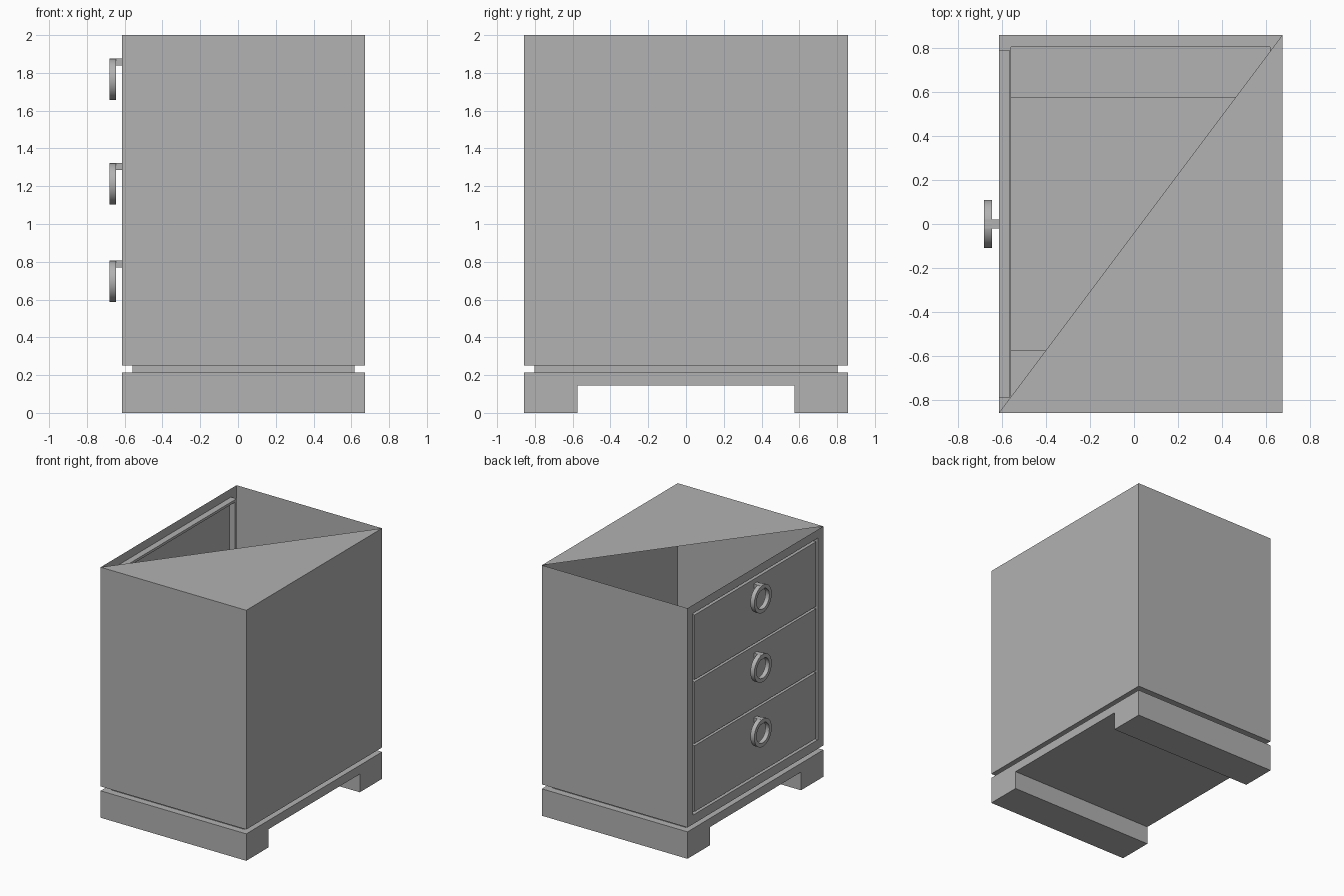
import bpy, bmesh, math

if "Cube" in bpy.data.objects:
    bpy.data.objects.remove(bpy.data.objects["Cube"])

X0, X1, Y = -0.613, 0.673, 0.857      # outer footprint
INSET = 0.055                         # plinth neck inset
Z_LEG, Z_PLINTH, Z_BODY, Z_TOP = 0.145, 0.215, 0.25, 2.0
FOOT = 0.575                          # inner edge of the feet
GROOVE = 0.05                         # depth of the gaps around the drawers

gray = bpy.data.materials.new("plain_gray")
gray.diffuse_color = (0.445, 0.445, 0.445, 1)
gray.use_nodes = True
gray.node_tree.nodes["Principled BSDF"].inputs["Base Color"].default_value = gray.diffuse_color


def finish(bm, name):
    bmesh.ops.remove_doubles(bm, verts=bm.verts[:], dist=1e-5)
    me = bpy.data.meshes.new(name)
    bm.to_mesh(me)
    bm.free()
    me.materials.append(gray)
    ob = bpy.data.objects.new(name, me)
    bpy.context.collection.objects.link(ob)
    return ob


def face(bm, pts):
    bm.faces.new([bm.verts.new(p) for p in pts])


def skin(bm, a, b, skip=()):
    """Join two closed loops of points with quads."""
    n = len(a)
    for i in range(n):
        if i not in skip:
            j = (i + 1) % n
            face(bm, (a[i], a[j], b[j], b[i]))


def rect(z, inset=0.0):
    l, r, w = X0 + inset, X1 - inset, Y - inset
    return [(l, -w, z), (r, -w, z), (r, w, z), (l, w, z)]


# Plinth: side profile with a raised middle, carried across the width
bm = bmesh.new()
prof = [(-Y, Z_PLINTH), (-Y, 0), (-FOOT, 0), (-FOOT, Z_LEG),
        (FOOT, Z_LEG), (FOOT, 0), (Y, 0), (Y, Z_PLINTH)]
for p, q in zip(prof, prof[1:]):
    face(bm, ((X0, *p), (X0, *q), (X1, *q), (X1, *p)))
face(bm, [(X1, *p) for p in prof])
face(bm, [(X0, *p) for p in reversed(prof)])
skin(bm, rect(Z_PLINTH), rect(Z_PLINTH, INSET))
finish(bm, "plinth")

# Recessed neck between plinth and cabinet
bm = bmesh.new()
skin(bm, rect(Z_PLINTH, INSET), rect(Z_BODY, INSET))
finish(bm, "neck")

# Cabinet shell: underside rim, three walls, half-open top
bm = bmesh.new()
skin(bm, rect(Z_BODY, INSET), rect(Z_BODY))
skin(bm, rect(Z_BODY), rect(Z_TOP), skip=(3,))
face(bm, rect(Z_TOP)[:3])
finish(bm, "cabinet_shell")

# Drawer wall: grid whose odd rows and columns are sunken gaps
bm = bmesh.new()
ys = [-Y, -0.787, -0.767, 0.767, 0.787, Y]
zs = [Z_BODY, 0.322, 0.342, 0.868, 0.886, 1.378, 1.396, 1.912, 1.932, Z_TOP]
NY, NZ = len(ys) - 1, len(zs) - 1


def depth(i, j):
    inside = 0 < i < NY - 1 and 0 < j < NZ - 1
    return X0 + (GROOVE if inside and (i % 2 or j % 2) else 0)


for i in range(NY):
    for j in range(NZ):
        x, a, b, c, d = depth(i, j), ys[i], ys[i + 1], zs[j], zs[j + 1]
        face(bm, ((x, a, c), (x, a, d), (x, b, d), (x, b, c)))
        if i + 1 < NY:
            x2 = depth(i + 1, j)
            if x2 != x:
                face(bm, ((x, b, c), (x, b, d), (x2, b, d), (x2, b, c)))
        if j + 1 < NZ:
            x2 = depth(i, j + 1)
            if x2 != x:
                face(bm, ((x, b, d), (x, a, d), (x2, a, d), (x2, b, d)))
finish(bm, "drawer_fronts")


# Ring pulls, each hung on a short post
def circle(x, r, z, n=32):
    return [(x, r * math.sin(2 * math.pi * k / n),
             z + r * math.cos(2 * math.pi * k / n)) for k in range(n)]


for name, zc in (("top", 1.766), ("middle", 1.213), ("bottom", 0.697)):
    bm = bmesh.new()
    loops = [circle(-0.68, 0.11, zc), circle(-0.645, 0.11, zc),
             circle(-0.645, 0.08, zc), circle(-0.68, 0.08, zc)]
    for k in range(4):
        skin(bm, loops[k], loops[(k + 1) % 4])
    bmesh.ops.remove_doubles(bm, verts=bm.verts[:], dist=1e-5)
    bmesh.ops.recalc_face_normals(bm, faces=bm.faces[:])
    ring = finish(bm, name + "_ring_pull")
    bpy.context.view_layer.objects.active = ring
    ring.select_set(True)
    bpy.ops.object.shade_smooth_by_angle(angle=math.radians(30))
    ring.select_set(False)

    bm = bmesh.new()
    bmesh.ops.create_cube(bm, size=1)
    bmesh.ops.scale(bm, vec=(0.067, 0.04, 0.036), verts=bm.verts[:])
    bmesh.ops.translate(bm, vec=(-0.6465, 0, zc + 0.091), verts=bm.verts[:])
    finish(bm, name + "_pull_post")
